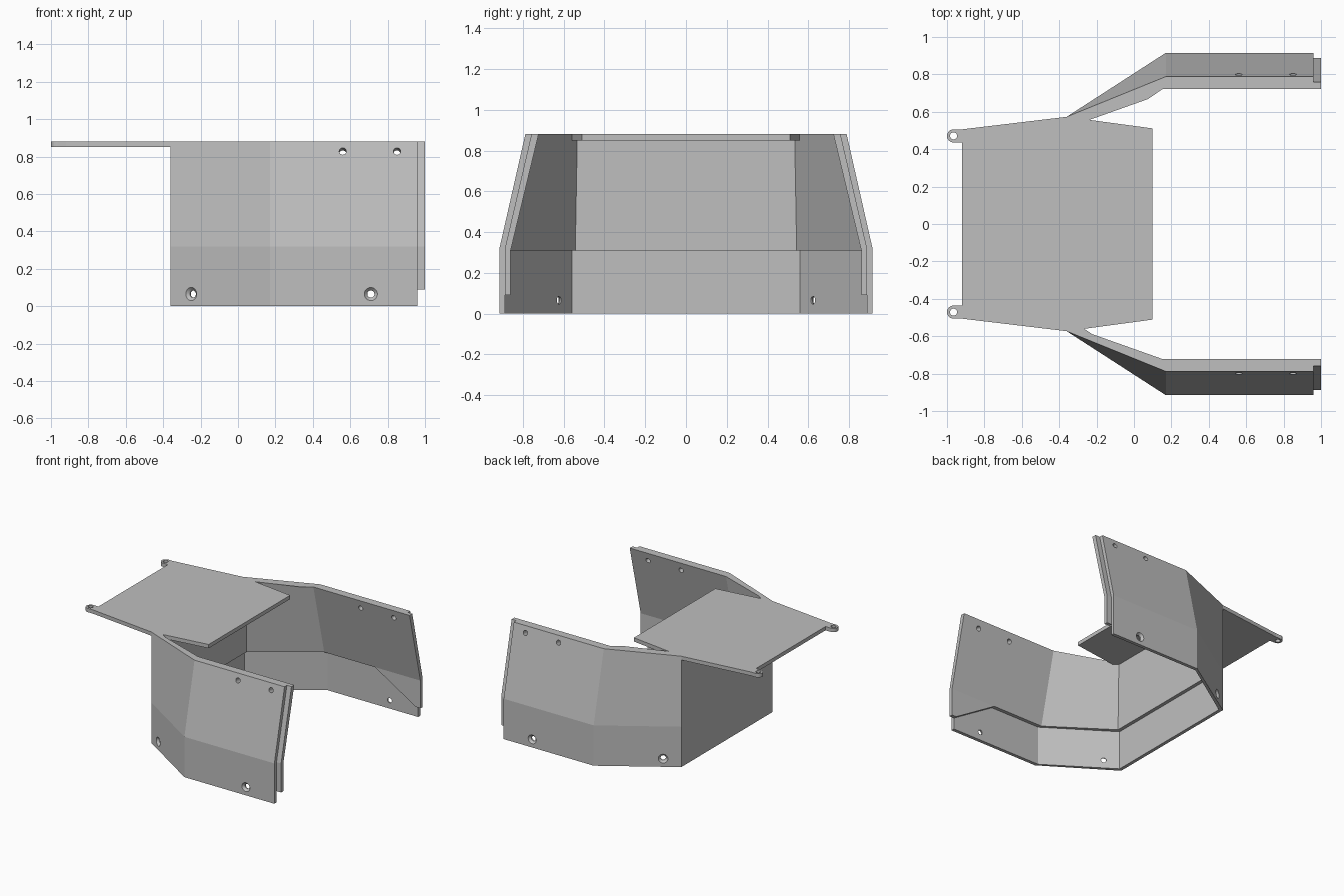
import bpy
import bmesh
import math
from mathutils import Vector, Matrix

if "Cube" in bpy.data.objects:
    bpy.data.objects.remove(bpy.data.objects["Cube"])

grey = bpy.data.materials.new("plain grey")
grey.use_nodes = True
GREY = (0.52, 0.52, 0.52, 1)
grey.diffuse_color = GREY
grey.node_tree.nodes["Principled BSDF"].inputs["Base Color"].default_value = GREY

TOP, PLATE_BASE = 0.88, 0.85
FOLD, LEDGE, LIP_BASE = 0.32, 0.31, 0.09
FRONT = 0.96


def finish(name, bm):
    bmesh.ops.recalc_face_normals(bm, faces=bm.faces)
    mesh = bpy.data.meshes.new(name)
    bm.to_mesh(mesh)
    bm.free()
    mesh.materials.append(grey)
    obj = bpy.data.objects.new(name, mesh)
    bpy.context.collection.objects.link(obj)
    return obj


def skin(bm, rings):
    """Close a solid through matching rings of points."""
    loops = [[bm.verts.new(p) for p in ring] for ring in rings]
    n = len(loops[0])
    for a, b in zip(loops, loops[1:]):
        for i in range(n):
            j = (i + 1) % n
            bm.faces.new((a[i], a[j], b[j], b[i]))
    bm.faces.new(loops[0])
    bm.faces.new(loops[-1])


def tunnel(name, sections):
    """Symmetric loft along x; each section is x and (half width, z) pairs."""
    bm = bmesh.new()
    skin(bm, [[(x, w, z) for w, z in half] + [(x, -w, z) for w, z in reversed(half)]
              for x, half in sections])
    return finish(name, bm)


def combine(target, other, operation):
    mod = target.modifiers.new(operation, 'BOOLEAN')
    mod.operation = operation
    mod.solver = 'EXACT'
    mod.object = other
    bpy.context.view_layer.objects.active = target
    bpy.ops.object.modifier_apply(modifier=mod.name)
    bpy.data.objects.remove(other)


def drill(name, holes, r_in, r_out, depth_in, depth_out):
    """Round cutters along each (point, outward direction)."""
    bm = bmesh.new()
    for point, direction in holes:
        d = Vector(direction).normalized()
        mid = Vector(point) + d * (depth_out - depth_in) / 2
        spin = d.to_track_quat('Z', 'Y').to_matrix().to_4x4()
        bmesh.ops.create_cone(bm, cap_ends=True, segments=24, radius1=r_in, radius2=r_out,
                              depth=depth_in + depth_out,
                              matrix=Matrix.Translation(mid) @ spin)
    return finish(name, bm)


# Outer body: narrow back wall flaring to two side walls that lean in at the top
def outer(x, low, high):
    return x, [(low, 0), (low, FOLD), (high, TOP)]


shell = tunnel("folded_housing", [outer(-0.36, 0.573, 0.573),
                                  outer(0.17, 0.915, 0.788),
                                  outer(FRONT, 0.915, 0.788)])


# Inner cavity, open above, below and in front
def inner(x, low, high):
    rise = 0.12
    above = high + (high - low) * rise / (TOP - LEDGE)
    return x, [(low, -0.1), (low, LEDGE), (above, TOP + rise)]


cavity = tunnel("cavity_cutter", [inner(-0.305, 0.543, 0.533),
                                  inner(0.155, 0.86, 0.723),
                                  inner(1.2, 0.86, 0.723)])
combine(shell, cavity, 'DIFFERENCE')

# Thinner lower band inside, its ledge dropping towards the front ends
band = [(-0.333, 0.559, LEDGE), (0.163, 0.888, LEDGE), (0.6, 0.888, LEDGE),
        (FRONT, 0.888, LIP_BASE), (1.2, 0.888, LIP_BASE)]
recess = tunnel("recess_cutter", [(x, [(w, -0.1), (w, z)]) for x, w, z in band])
combine(shell, recess, 'DIFFERENCE')

# Overlap lips on the front ends of the side walls
lip_profile = [(0.86, LIP_BASE), (0.888, LIP_BASE), (0.888, FOLD),
               (0.758, TOP), (0.723, TOP), (0.86, LEDGE)]
for side in (1, -1):
    bm = bmesh.new()
    skin(bm, [[(x, side * y, z) for y, z in lip_profile] for x in (FRONT - 0.004, 1.0)])
    combine(shell, finish("front_lip", bm), 'UNION')

# Top plate with two rounded ears
EAR_X, EAR_Y, EAR_R = -0.965, 0.471, 0.035
half = [(0.1, 0.511), (-0.36, 0.573), (-0.92, EAR_Y + EAR_R)]
for i in range(13):
    a = math.pi * (0.5 + i / 12)
    half.append((EAR_X + EAR_R * math.cos(a), EAR_Y + EAR_R * math.sin(a)))
half.append((-0.92, EAR_Y - EAR_R))
outline = half + [(x, -y) for x, y in reversed(half)]
bm = bmesh.new()
skin(bm, [[(x, y, z) for x, y in outline] for z in (PLATE_BASE, TOP)])
combine(shell, finish("top_plate", bm), 'UNION')

# Screw holes: lower ones countersunk, upper ones and ears plain
lower, plain, ears = [], [], []
for s in (1, -1):
    lower += [((-0.25, s * 0.644, 0.065), (-0.54, s * 0.84, 0)),
              ((0.71, s * 0.915, 0.065), (0, s, 0))]
    plain += [((x, s * 0.8, 0.828), (0, s * 0.976, 0.218)) for x in (0.56, 0.85)]
    ears.append(((EAR_X, s * EAR_Y, TOP), (0, 0, 1)))
combine(shell, drill("bore_cutter", lower + plain + ears, 0.019, 0.019, 0.08, 0.03), 'DIFFERENCE')
combine(shell, drill("countersink_cutter", lower, 0.016, 0.037, 0.02, 0.002), 'DIFFERENCE')
